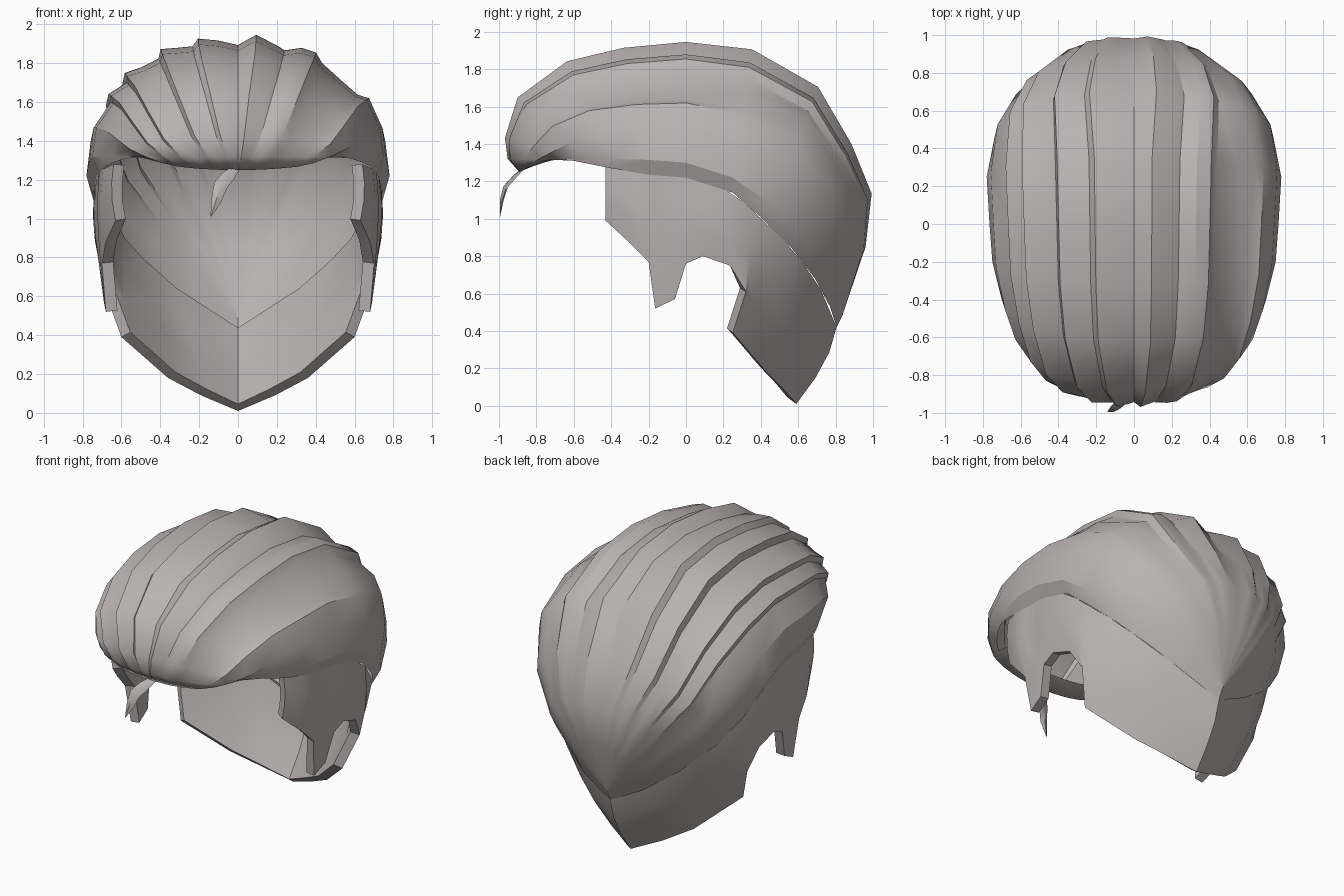
import bpy, math

if "Cube" in bpy.data.objects:
    bpy.data.objects.remove(bpy.data.objects["Cube"])

hair = bpy.data.materials.new("ash_grey_hair")
hair.diffuse_color = (0.50, 0.45, 0.45, 1)
hair.use_nodes = True
hair.node_tree.nodes["Principled BSDF"].inputs["Base Color"].default_value = hair.diffuse_color


def make(name, verts, faces, angle=35, thickness=0, soft_rows=False):
    me = bpy.data.meshes.new(name)
    me.from_pydata(verts, [], faces)
    me.materials.append(hair)
    ob = bpy.data.objects.new(name, me)
    bpy.context.collection.objects.link(ob)
    bpy.ops.object.select_all(action='DESELECT')
    ob.select_set(True)
    bpy.context.view_layer.objects.active = ob
    if thickness:
        solid = ob.modifiers.new("thickness", 'SOLIDIFY')
        solid.thickness = thickness
        solid.offset = -1
        bpy.ops.object.modifier_apply(modifier="thickness")
    bpy.ops.object.shade_smooth_by_angle(angle=math.radians(angle))
    if soft_rows:  # keep only the lock edges sharp
        for e in ob.data.edges:
            if abs(e.vertices[0] - e.vertices[1]) == 1:
                e.use_edge_sharp = False
    return ob


def grid_faces(rows, cols):
    return [(r * cols + c, (r + 1) * cols + c, (r + 1) * cols + c + 1, r * cols + c + 1)
            for r in range(rows - 1) for c in range(cols - 1)]


# Swept-back top: arches from front to nape
# rim x, rim y, rim z, crown y, crown z, lock depth, band width
ARCHES = [
    (.38, -.66, 1.33, -.78, 1.30, .0, .0),
    (.42, -.78, 1.31, -.89, 1.25, .15, .0),
    (.50, -.70, 1.315, -.95, 1.32, .5, .0),
    (.58, -.60, 1.32, -.96, 1.43, .8, .01),
    (.65, -.50, 1.32, -.89, 1.64, 1, .03),
    (.70, -.40, 1.32, -.63, 1.83, 1, .05),
    (.75, -.20, 1.315, -.33, 1.90, 1, .08),
    (.765, .00, 1.30, 0, 1.93, 1, .08),
    (.78, .25, 1.22, .35, 1.89, 1, .08),
    (.74, .45, 1.08, .70, 1.69, 1, .08),
    (.64, .60, .93, .88, 1.39, .8, .08),
    (.45, .73, .76, .99, 1.13, .5, .08),
    (.23, .81, .61, .96, .85, .25, .08),
    (.001, .84, .49, .84, .495, 0, .07),
]
# Lock cross-section: angle in degrees, height
LOCKS = [(0, 0), (14, 0), (29, 0), (33, -.035), (44, -.045), (55, -.03), (60, .005),
         (66, 0), (72, -.04), (75, -.025), (84, .02), (90, -.04), (97, -.01), (104, .015),
         (107, -.02), (113, -.005), (119, .02), (122, -.02), (130, -.015), (137, .015),
         (140, -.025), (149, .005), (152, -.025), (166, 0), (180, 0)]
GATHER = [1.7, 1.7, 1.5, 1.3, 1.12]  # locks drawn together at the forehead

verts, band_edge = [], []
for i, (rx, ry, rz, cy, cz, depth, band) in enumerate(ARCHES):
    power = 0.82 if i > 8 else 0.94
    gather = GATHER[i] if i < len(GATHER) else 1
    row = []
    for deg, h in LOCKS:
        if deg < 50:  # right-hand lock ends above the ear
            h *= max(0, min(1, (9 - i) / 2))
        f = (90 - deg) / 90
        a = math.radians(90 - 90 * math.copysign(abs(f) ** gather, f))
        c, s = math.cos(a), math.sin(a)
        c = math.copysign(abs(c) ** power, c)
        s = max(s, 0) ** power
        k = 1 + h * depth / 0.68
        row.append((rx * c * k, ry + (cy - ry) * s * k, rz + (cz - rz) * s * k))
    # rolled-under band along the rim
    inner = (rx * (1 - band * .6), ry - (band * .5 if ry > .4 else 0), rz - band)
    verts += [inner] + row + [(-inner[0], inner[1], inner[2])]
    if i > 1:
        band_edge.append(inner)
make("swept_top_hair", verts, grid_faces(len(ARCHES), len(LOCKS) + 2), 26, soft_rows=True)


def band_at(y):
    for a, b in zip(band_edge, band_edge[1:]):
        if a[1] <= y <= b[1]:
            t = (y - a[1]) / (b[1] - a[1])
            return tuple(p + (q - p) * t for p, q in zip(a, b))
    return band_edge[-1]


# Close-cropped sides and nape: top y on the band, then bottom point per column
COLUMNS = [
    (-.43, (.63, -.43, .99)),
    (-.31, (.68, -.31, .88)),
    (-.20, (.70, -.20, .77)),
    (-.17, (.68, -.165, .52)),
    (-.06, (.69, -.06, .57)),
    (0, (.715, 0, .76)),
    (.09, (.72, .09, .80)),
    (.22, (.71, .235, .75)),
    (.31, (.68, .32, .61)),
    (.52, (.60, .25, .39)),
    (.62, (.36, .43, .18)),
    (.72, (.19, .52, .09)),
    (.90, (0, .59, .01)),
]
COLUMNS = [(band_at(y), b) for y, b in COLUMNS]
COLUMNS[0] = ((.64, -.43, 1.28), COLUMNS[0][1])
COLUMNS[-1] = ((0, *COLUMNS[-1][0][1:]), COLUMNS[-1][1])
COLUMNS += [tuple((-p[0], p[1], p[2]) for p in c) for c in reversed(COLUMNS[:-1])]
verts = []
for t in (0, .33, .66, 1):
    bulge = .05 * math.sin(math.pi * t)
    for a, b in COLUMNS:
        x, y, z = (p + (q - p) * t for p, q in zip(a, b))
        verts.append((x * (1 + bulge * .5), y * (1 + bulge) if y > .3 else y, z))
make("cropped_sides", verts, grid_faces(4, len(COLUMNS)), 35, thickness=.06)

# Loose curl hanging over the forehead: centre x, y, z, half width
PATH = [(.0, -.87, 1.27, .015), (-.05, -.92, 1.22, .03), (-.09, -.965, 1.17, .032),
        (-.11, -.985, 1.10, .025), (-.14, -.995, 1.01, .002)]
verts = []
for x, y, z, w in PATH:
    verts += [(x - w, y, z + w * .5), (x, y - w * .4, z), (x + w, y, z - w * .5),
              (x, y + w * .4, z), (x - w, y, z + w * .5)]
make("forehead_curl", verts, grid_faces(len(PATH), 5))
